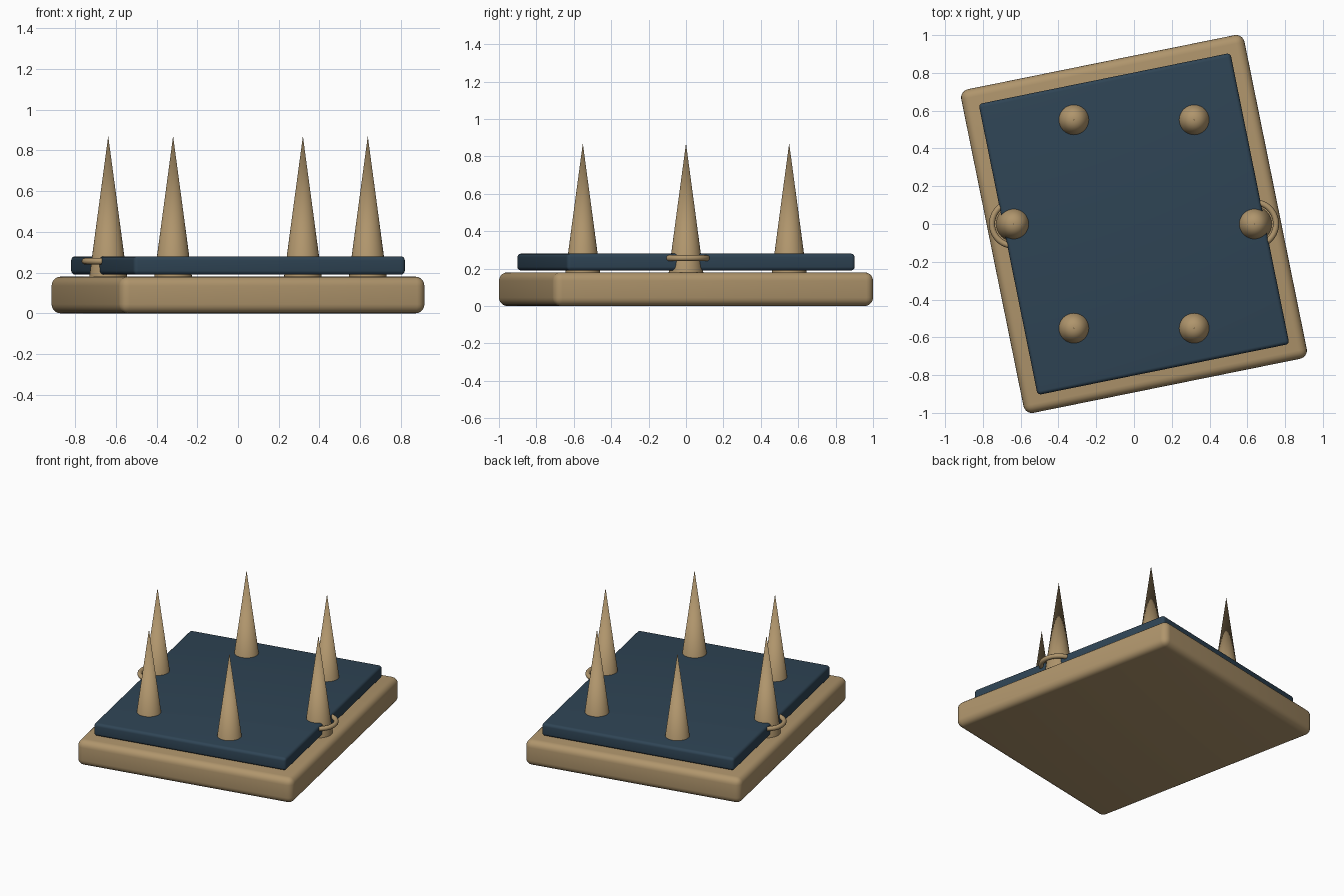
import bpy
import math

if "Cube" in bpy.data.objects:
    bpy.data.objects.remove(bpy.data.objects["Cube"])

TILT = 0.2  # the tablet is turned slightly about z


def material(name, rgb):
    m = bpy.data.materials.new(name)
    m.diffuse_color = (*rgb, 1)
    m.use_nodes = True
    m.node_tree.nodes["Principled BSDF"].inputs["Base Color"].default_value = m.diffuse_color
    return m


tan = material("tan wood", (0.43, 0.30, 0.15))
navy = material("dark blue", (0.028, 0.058, 0.09))


def finish(obj, name, mat, angle=40):
    obj.name = name
    obj.data.materials.append(mat)
    bpy.ops.object.shade_smooth_by_angle(angle=math.radians(angle))
    return obj


def slab(name, half_x, half_y, z0, z1, radius, mat):
    """Box with rounded edges, turned by TILT."""
    bpy.ops.mesh.primitive_cube_add(size=2, location=(0, 0, (z0 + z1) / 2))
    obj = bpy.context.object
    obj.scale = (half_x, half_y, (z1 - z0) / 2)
    bpy.ops.object.transform_apply(location=False, rotation=False, scale=True)
    obj.rotation_euler.z = TILT
    bevel = obj.modifiers.new("rounded edges", 'BEVEL')
    bevel.width = radius
    bevel.segments = 5
    bpy.ops.object.modifier_apply(modifier=bevel.name)
    return finish(obj, name, mat)


# Board and the raised panel above it
slab("base_board", 0.765, 0.874, 0.0, 0.18, 0.045, tan)
slab("panel", 0.68, 0.786, 0.19, 0.28, 0.02, navy)

# Six spikes in a hexagonal ring, standing on the board
SPIKE_BOTTOM, SPIKE_TOP = 0.17, 0.87
for i in range(6):
    a = math.radians(60 * i)
    x, y = 0.637 * math.cos(a), 0.637 * math.sin(a)
    bpy.ops.mesh.primitive_cone_add(
        vertices=32, radius1=0.094, radius2=0,
        depth=SPIKE_TOP - SPIKE_BOTTOM,
        location=(x, y, (SPIKE_BOTTOM + SPIKE_TOP) / 2))
    finish(bpy.context.object, f"spike_{i + 1}", tan)

# Collar rings round the two side spikes, partly sunk in the panel
for side, label in ((1, "right"), (-1, "left")):
    bpy.ops.mesh.primitive_torus_add(
        major_radius=0.115, minor_radius=0.016,
        major_segments=40, minor_segments=12,
        location=(side * 0.637, 0, 0.256))
    finish(bpy.context.object, f"collar_ring_{label}", tan, 60)
